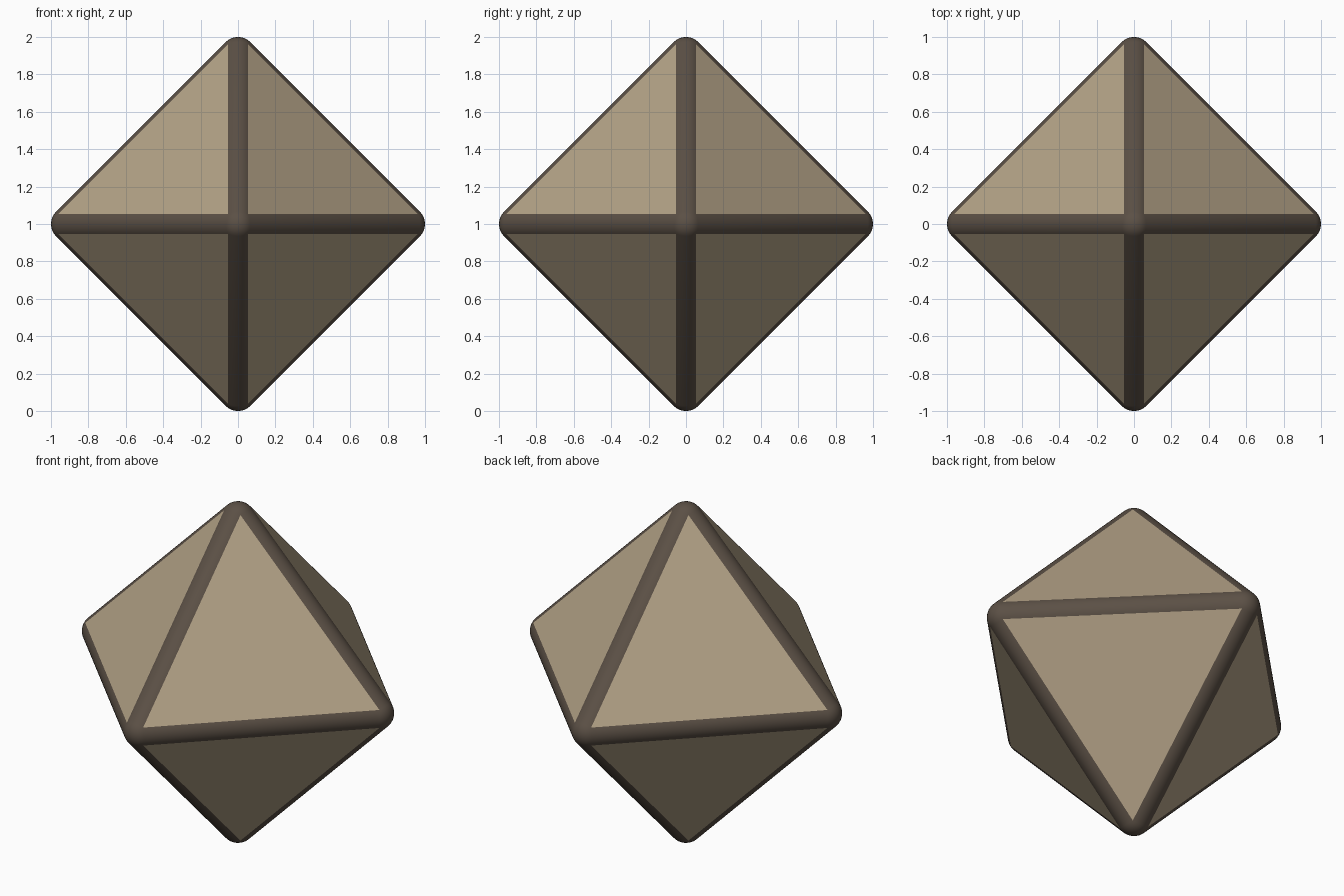
import bpy, bmesh
from math import atan, sqrt, tan
from mathutils import Vector

if "Cube" in bpy.data.objects:
    bpy.data.objects.remove(bpy.data.objects["Cube"])

ROUND = 0.092          # edge rounding radius
CORE = 1 - ROUND       # corner radius of the inner octahedron
STEPS = 8              # segments across a rounded edge


def material(name, colour):
    m = bpy.data.materials.new(name)
    m.diffuse_color = (*colour, 1)
    m.use_nodes = True
    m.node_tree.nodes["Principled BSDF"].inputs["Base Color"].default_value = m.diffuse_color
    return m


# even angular spacing across each rounded edge
half = atan(1 / sqrt(2))
ts = [sqrt(2) * tan(half * (2 * i / STEPS - 1)) for i in range(STEPS + 1)]

bm = bmesh.new()

# six rounded corner caps, each a bulged square patch of a sphere
for axis in range(3):
    for sign in (-1, 1):
        centre = Vector((0, 0, 0))
        centre[axis] = sign
        for u in ts:
            for v in ts:
                d = Vector((0, 0, 0))
                d[axis], d[(axis + 1) % 3], d[(axis + 2) % 3] = sign, u, v
                bm.verts.new(centre * CORE + d.normalized() * ROUND + Vector((0, 0, 1)))

# hull joins the caps with rounded edges and eight flat faces
bmesh.ops.convex_hull(bm, input=bm.verts[:])
bmesh.ops.recalc_face_normals(bm, faces=bm.faces[:])
bm.normal_update()
for f in bm.faces:
    flat = f.calc_area() > 0.3
    f.smooth = not flat
    f.material_index = 0 if flat else 1

mesh = bpy.data.meshes.new("die_body")
bm.to_mesh(mesh)
bm.free()
mesh.materials.append(material("tan_face", (0.45, 0.36, 0.24)))
mesh.materials.append(material("dark_edge", (0.105, 0.08, 0.06)))
bpy.context.collection.objects.link(bpy.data.objects.new("die_body", mesh))
